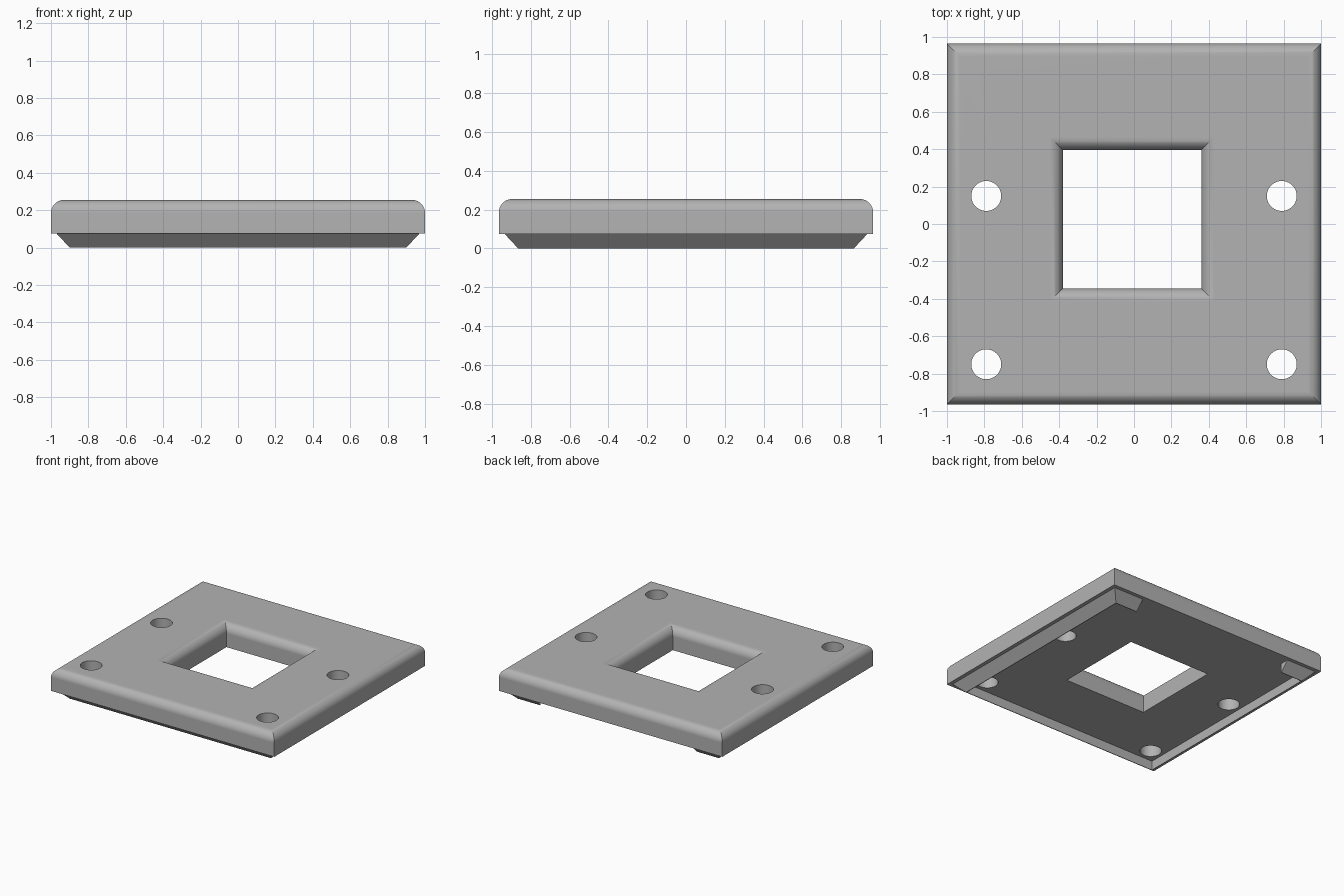
import bpy, bmesh, math

cube = bpy.data.objects.get("Cube")
if cube:
    bpy.data.objects.remove(cube, do_unlink=True)

grey = bpy.data.materials.new("plain_grey")
grey.use_nodes = True
COLOUR = (0.45, 0.45, 0.45, 1)
grey.diffuse_color = COLOUR
grey.node_tree.nodes["Principled BSDF"].inputs["Base Color"].default_value = COLOUR

TOP, UNDER, FILLET, STEPS = 0.255, 0.075, 0.07, 10
OUTER = (-1, 1, -0.965, 0.965)
WINDOW = (-0.38, 0.36, -0.345, 0.395)


def rect(box, inset, z):
    """Rectangle corners, moved inward by inset, at height z."""
    x0, x1, y0, y1 = box
    x0, x1, y0, y1 = x0 + inset, x1 - inset, y0 + inset, y1 - inset
    return [(x0, y0, z), (x1, y0, z), (x1, y1, z), (x0, y1, z)]


def frame(name, rects):
    """Closed frame with mitred corners, swept through a cycle of rectangles."""
    bm = bmesh.new()
    loops = [[bm.verts.new(p) for p in r] for r in rects]
    for a, b in zip(loops, loops[1:] + loops[:1]):
        for i in range(4):
            j = (i + 1) % 4
            bm.faces.new((a[i], a[j], b[j], b[i]))
    bmesh.ops.recalc_face_normals(bm, faces=bm.faces)
    mesh = bpy.data.meshes.new(name)
    bm.to_mesh(mesh)
    bm.free()
    mesh.materials.append(grey)
    obj = bpy.data.objects.new(name, mesh)
    bpy.context.collection.objects.link(obj)
    return obj


def cut(obj, cutter):
    """Subtract the cutter, then discard it."""
    cutter.hide_render = True
    mod = obj.modifiers.new("cut", "BOOLEAN")
    mod.operation, mod.solver, mod.object = "DIFFERENCE", "EXACT", cutter
    bpy.ops.object.select_all(action="DESELECT")
    obj.select_set(True)
    bpy.context.view_layer.objects.active = obj
    bpy.ops.object.modifier_apply(modifier=mod.name)
    bpy.data.objects.remove(cutter, do_unlink=True)


# Plate with a rounded outer rim and a rounded window opening
arc = []
for i in range(STEPS + 1):
    t = math.pi / 2 * i / STEPS
    arc.append((FILLET * (1 - math.cos(t)), TOP - FILLET * (1 - math.sin(t))))
plate = frame(
    "plate",
    [rect(OUTER, 0, UNDER)]
    + [rect(OUTER, d, z) for d, z in arc]
    + [rect(WINDOW, -d, z) for d, z in reversed(arc)]
    + [rect(WINDOW, 0, UNDER)],
)

# Four screw holes
for x in (-0.79, 0.79):
    for y in (-0.75, 0.15):
        bpy.ops.mesh.primitive_cylinder_add(
            vertices=48, radius=0.08, depth=1, location=(x, y, 0.2))
        hole = bpy.context.object
        hole.data.materials.append(grey)
        cut(plate, hole)

bpy.ops.object.select_all(action="DESELECT")
plate.select_set(True)
bpy.context.view_layer.objects.active = plate
bpy.ops.object.shade_smooth_by_angle(angle=math.radians(30))
weighted = plate.modifiers.new("even_shading", "WEIGHTED_NORMAL")
weighted.keep_sharp = True

# Wedge-shaped lip under the plate, open along the middle of the back
lip = frame("bottom_lip", [
    rect(OUTER, 0.03, UNDER),
    rect(OUTER, 0.1, 0),
    rect(OUTER, 0.105, 0),
    rect(OUTER, 0.105, UNDER),
])
bpy.ops.mesh.primitive_cube_add(size=1, location=(0, 0.9, 0.05))
gap = bpy.context.object
gap.scale = (1.4, 0.3, 0.4)
gap.data.materials.append(grey)
bpy.context.view_layer.update()
cut(lip, gap)
